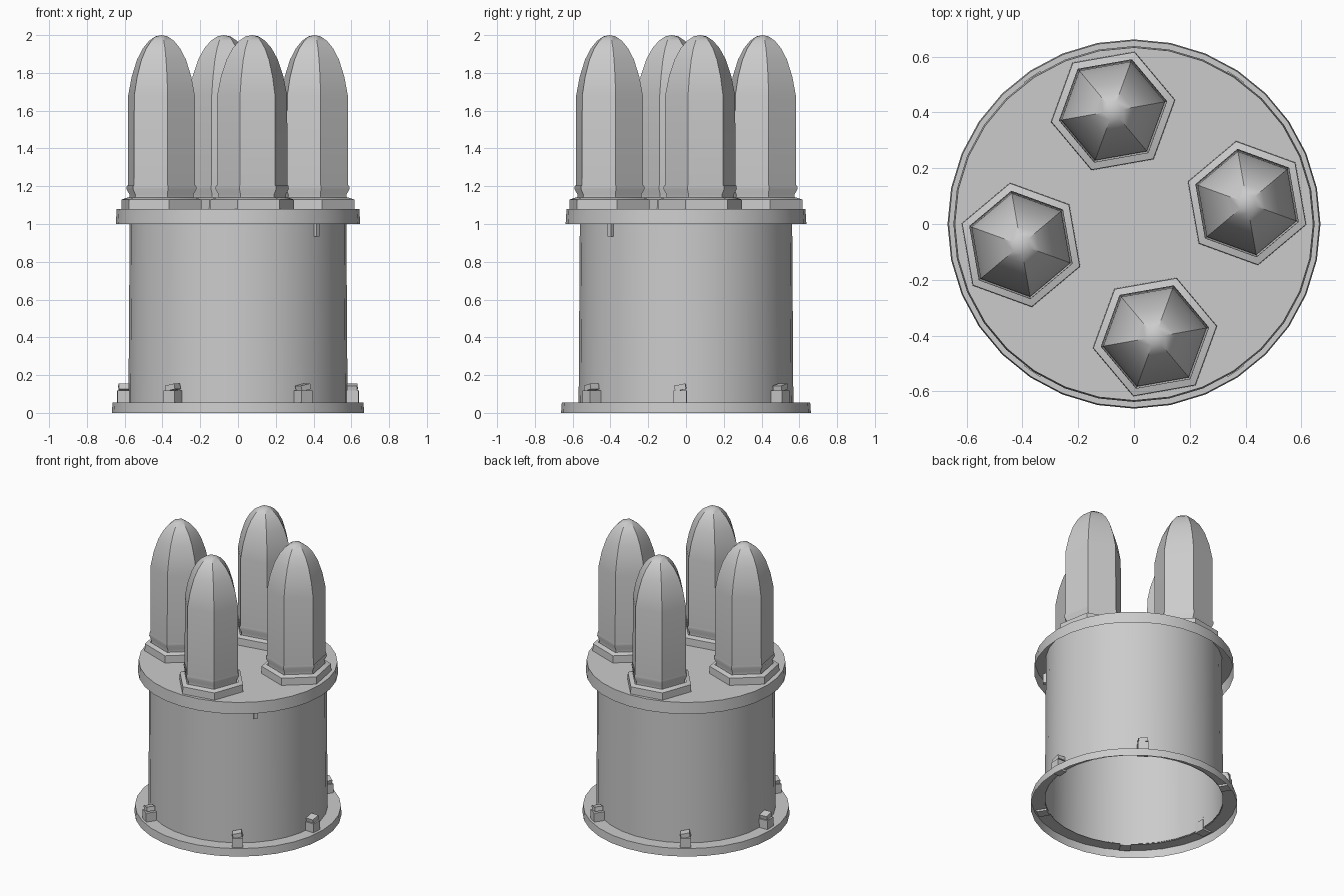
import bpy
import bmesh
import math
from mathutils import Matrix, Vector

cube = bpy.data.objects.get("Cube")
if cube:
    bpy.data.objects.remove(cube, do_unlink=True)

metal = bpy.data.materials.new("grey_metal")
metal.use_nodes = True
GREY = (0.6, 0.6, 0.6, 1)
metal.diffuse_color = GREY
metal.node_tree.nodes["Principled BSDF"].inputs["Base Color"].default_value = GREY


def finish(name, bm, angle=35):
    """Turn a bmesh into a named, shaded object."""
    mesh = bpy.data.meshes.new(name)
    bm.to_mesh(mesh)
    bm.free()
    mesh.materials.append(metal)
    obj = bpy.data.objects.new(name, mesh)
    bpy.context.collection.objects.link(obj)
    bpy.ops.object.select_all(action='DESELECT')
    obj.select_set(True)
    bpy.context.view_layer.objects.active = obj
    bpy.ops.object.shade_smooth_by_angle(angle=math.radians(angle))
    return obj


def lathe(name, profile, sides, centre=(0, 0), turn=0, stretch_y=1):
    """Revolve a (radius, z) profile listed from bottom to top."""
    bm = bmesh.new()
    rings = []
    for r, z in profile:
        count = sides if r > 0 else 1
        ring = []
        for i in range(count):
            a = turn + math.tau * i / sides
            ring.append(bm.verts.new((centre[0] + r * math.cos(a),
                                      centre[1] + r * math.sin(a) * stretch_y, z)))
        rings.append(ring)
    for low, high in zip(rings, rings[1:]):
        for i in range(sides):
            j = (i + 1) % sides
            if len(high) == 1:
                bm.faces.new((low[i], low[j], high[0]))
            else:
                bm.faces.new((low[i], low[j], high[j], high[i]))
    return finish(name, bm)


def add_box(bm, size, matrix):
    bmesh.ops.create_cube(bm, size=1, matrix=matrix @ Matrix.Diagonal((*size, 1)))


# Open drum with a hollow lid and a hollow foot flange
lathe("drum_wall", [(0.58, 0.05), (0.573, 1.08)], 32, stretch_y=0.98)
lathe("drum_lid", [(0.647, 1.0), (0.642, 1.08), (0, 1.08)], 32, stretch_y=0.985)
lathe("foot_flange", [(0.668, 0), (0.664, 0.055), (0.575, 0.055)], 32, stretch_y=0.99)

# Four six-sided pointed shells, each on a collar
collar = [(0.226, 1.08), (0.224, 1.13), (0.19, 1.14)]
neck = [(0.185, 1.12), (0.18, 1.155), (0.197, 1.185), (0.195, 1.205)]
shell = [(0.19, 1.2), (0.188, 1.68), (0.168, 1.78), (0.138, 1.87),
         (0.105, 1.93), (0.07, 1.97), (0.035, 1.993), (0, 2.0)]
for k in range(4):
    spin = math.radians(90 * k)
    c = Matrix.Rotation(spin, 2) @ Vector((0.405, 0.075))
    turn = math.radians(40) + spin
    for part, profile in (("collar", collar), ("neck", neck), ("shell", shell)):
        lathe(f"{part}_{k + 1}", profile, 6, c, turn)

# Six clamps around the foot, each a block with a tilted head
for k, (x, y) in enumerate([(0.605, -0.03), (0.345, 0.5), (-0.345, 0.5),
                            (-0.605, -0.03), (-0.345, -0.5), (0.345, -0.5)]):
    bm = bmesh.new()
    place = Matrix.Translation((x, y, 0)) @ Matrix.Rotation(math.atan2(y, x), 4, 'Z')
    add_box(bm, (0.07, 0.07, 0.075), place @ Matrix.Translation((0, 0, 0.08)))
    tilt = Matrix.Rotation(math.radians(12), 4, 'X')
    add_box(bm, (0.055, 0.06, 0.03), place @ Matrix.Translation((0, 0, 0.135)) @ tilt)
    finish(f"foot_clamp_{k + 1}", bm)

# Small tab under the lid
bm = bmesh.new()
add_box(bm, (0.03, 0.025, 0.07),
        Matrix.Translation((0.413, -0.395, 0.97)) @ Matrix.Rotation(math.radians(-44), 4, 'Z'))
finish("lid_tab", bm)
